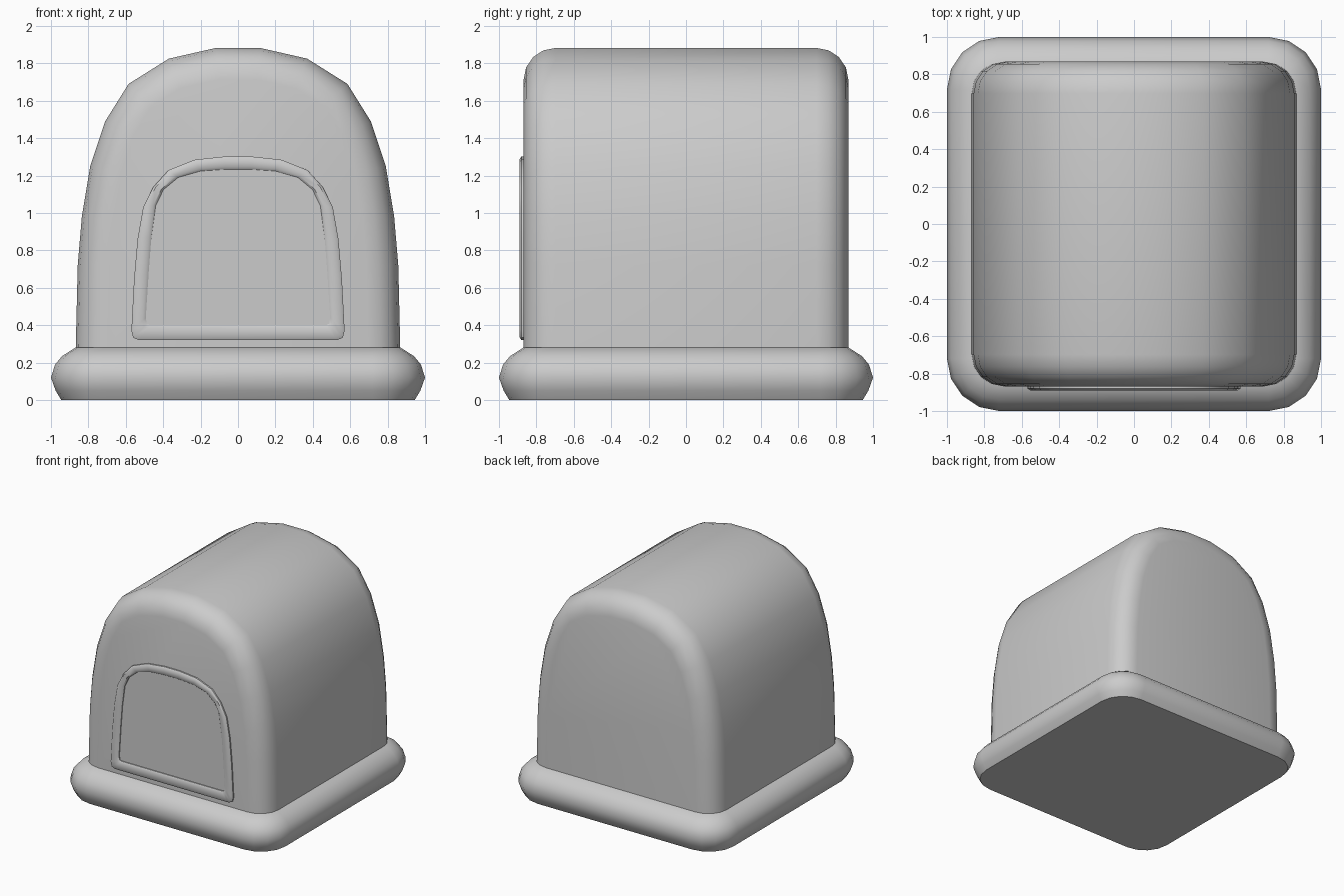
import bpy, bmesh, math
from mathutils import Vector

if "Cube" in bpy.data.objects:
    bpy.data.objects.remove(bpy.data.objects["Cube"])


def finish(name, bm, angle=40):
    mesh = bpy.data.meshes.new(name)
    bm.to_mesh(mesh)
    bm.free()
    obj = bpy.data.objects.new(name, mesh)
    bpy.context.collection.objects.link(obj)
    bpy.ops.object.select_all(action='DESELECT')
    obj.select_set(True)
    bpy.context.view_layer.objects.active = obj
    bpy.ops.object.shade_smooth_by_angle(angle=math.radians(angle))
    return obj


def loft(name, rings, closed=False):
    """Skin closed loops; cap both ends, or join the last loop to the first."""
    bm = bmesh.new()
    loops = [[bm.verts.new(p) for p in ring] for ring in rings]
    pairs = list(zip(loops, loops[1:]))
    if closed:
        pairs.append((loops[-1], loops[0]))
    else:
        bm.faces.new(loops[0])
        bm.faces.new(loops[-1])
    n = len(rings[0])
    for a, b in pairs:
        for i in range(n):
            j = (i + 1) % n
            bm.faces.new((a[i], a[j], b[j], b[i]))
    bmesh.ops.recalc_face_normals(bm, faces=bm.faces)
    return finish(name, bm)


def mirrored(half):
    """Right half outline, bottom to top, completed on the left."""
    return list(half) + [(-x, z) for x, z in reversed(half)]


# Bulging base slab with rounded corners
def rounded_square(h, z, core=0.72, seg=4):
    r = h - core
    ring = []
    for k, (sx, sy) in enumerate(((1, 1), (-1, 1), (-1, -1), (1, -1))):
        for i in range(seg + 1):
            a = math.pi / 2 * (k + i / seg)
            ring.append((sx * core + r * math.cos(a), sy * core + r * math.sin(a), z))
    return ring


base_profile = [(0.945, 0), (0.975, 0.05), (1.0, 0.12), (0.978, 0.19), (0.94, 0.235), (0.87, 0.28)]
loft("base", [rounded_square(h, z) for h, z in base_profile])

# Arched body with rounded front and back edges
arch = mirrored([(0.868, 0.26), (0.857, 0.72), (0.835, 0.98), (0.79, 1.25),
                 (0.71, 1.49), (0.585, 1.69), (0.37, 1.825), (0.12, 1.882)])


def inset_arch(d):
    pts = [Vector(p) for p in arch]
    out = []
    for i, p in enumerate(pts):
        t = pts[min(i + 1, len(pts) - 1)] - pts[max(i - 1, 0)]
        t.normalize()
        q = p + Vector((-t.y, t.x)) * d
        if i in (0, len(pts) - 1):
            q.y = p.y
        out.append(q)
    return out


depth, radius, steps = 0.868, 0.17, 4
sections = []
for i in range(steps + 1):
    a = math.pi / 2 * i / steps
    sections.append((-depth + radius * (1 - math.sin(a)), radius * (1 - math.cos(a))))
sections = sections[::-1] + [(-y, d) for y, d in sections]
loft("body", [[(p.x, y, p.y) for p in inset_arch(d)] for y, d in sections])

# Raised door frame
outer = mirrored([(0.53, 0.32), (0.56, 0.333), (0.57, 0.37), (0.556, 0.64), (0.537, 0.86),
                  (0.507, 1.03), (0.452, 1.14), (0.37, 1.23), (0.23, 1.285), (0.07, 1.302)])
inner = mirrored([(0.47, 0.40), (0.488, 0.408), (0.493, 0.44), (0.477, 0.69), (0.463, 0.87),
                  (0.44, 1.04), (0.398, 1.125), (0.32, 1.19), (0.2, 1.224), (0.07, 1.233)])
frame_section = [(0, -0.86), (0, -0.88), (0.2, -0.89), (0.8, -0.89), (1, -0.88), (1, -0.86)]
loft("door_frame", [[(a[0] + (b[0] - a[0]) * t, y, a[1] + (b[1] - a[1]) * t)
                     for a, b in zip(outer, inner)] for t, y in frame_section], closed=True)

# Dark doorway: single sheet facing inward
bm = bmesh.new()
face = bm.faces.new([bm.verts.new((x, -0.872, z)) for x, z in inner])
face.normal_update()
if face.normal.y < 0:
    face.normal_flip()
finish("doorway", bm)
